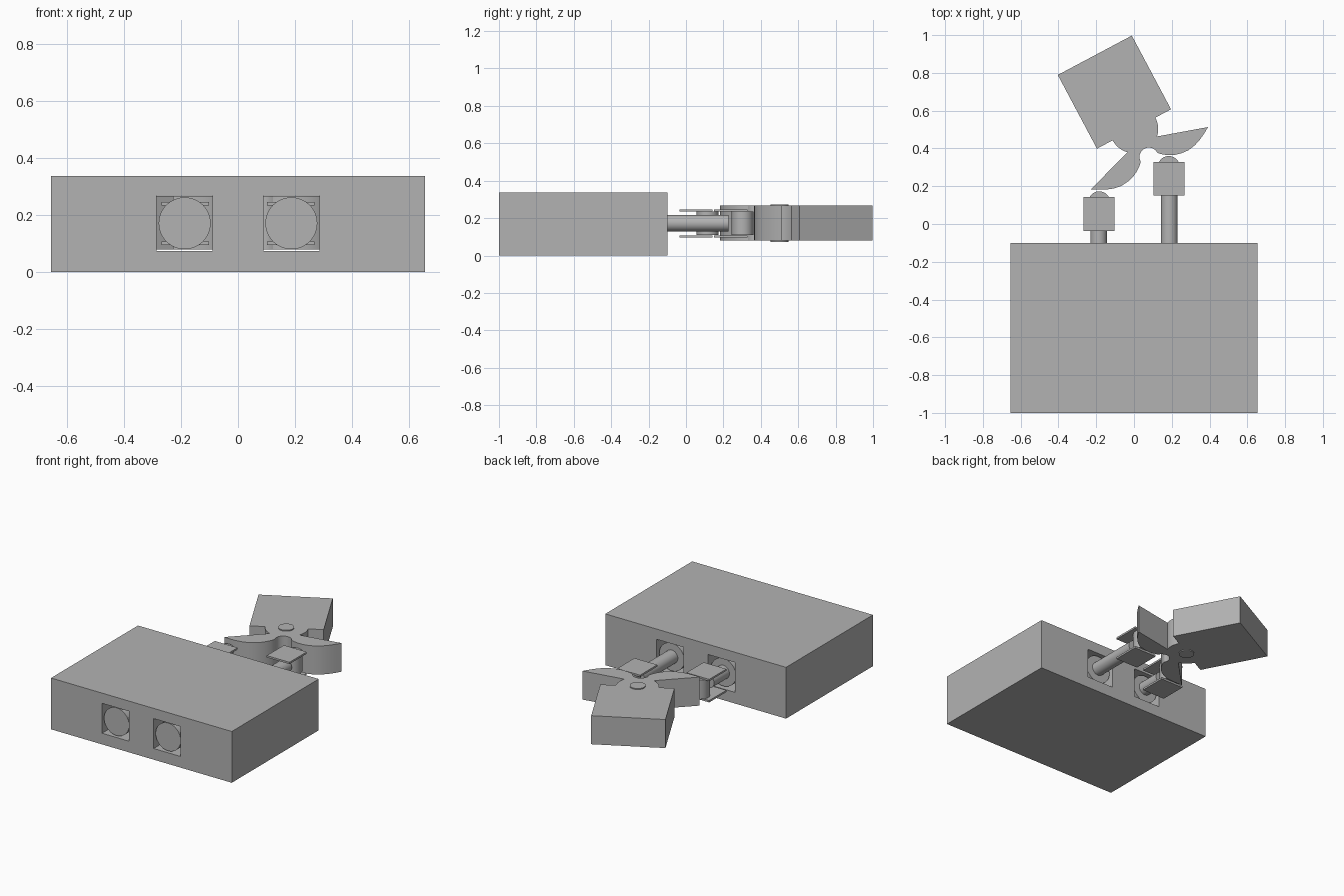
import bpy
from math import radians, cos, sin, pi

old = bpy.data.objects.get("Cube")
if old:
    bpy.data.objects.remove(old, do_unlink=True)

grey = bpy.data.materials.new("plain grey")
grey.use_nodes = True
grey.diffuse_color = (0.45, 0.45, 0.45, 1)
grey.node_tree.nodes["Principled BSDF"].inputs["Base Color"].default_value = (0.45, 0.45, 0.45, 1)

MID = 0.173      # height of every axis
BORE = 0.187     # sideways offset of each bore


def finish(obj, name):
    obj.name = name
    obj.data.materials.clear()
    obj.data.materials.append(grey)
    bpy.ops.object.shade_smooth_by_angle(angle=radians(30))


def box(name, centre, size):
    bpy.ops.mesh.primitive_cube_add(size=1, location=centre)
    obj = bpy.context.object
    obj.scale = size
    bpy.ops.object.transform_apply(location=False, rotation=False, scale=True)
    finish(obj, name)


def cylinder(name, centre, radius, length, along_y=False):
    bpy.ops.mesh.primitive_cylinder_add(vertices=48, radius=radius, depth=length, location=centre,
                                        rotation=(pi / 2 if along_y else 0, 0, 0))
    finish(bpy.context.object, name)


def extrusion(name, outlines, thickness, location, rotation):
    """Filled outline (further outlines become holes) with a thickness."""
    curve = bpy.data.curves.new(name, "CURVE")
    curve.dimensions = "2D"
    curve.fill_mode = "BOTH"
    curve.extrude = thickness / 2
    for outline in outlines:
        spline = curve.splines.new("POLY")
        spline.points.add(len(outline) - 1)
        for point, (x, y) in zip(spline.points, outline):
            point.co = (x, y, 0, 1)
        spline.use_cyclic_u = True
    obj = bpy.data.objects.new(name, curve)
    obj.location, obj.rotation_euler = location, rotation
    bpy.context.collection.objects.link(obj)
    bpy.ops.object.select_all(action="DESELECT")
    obj.select_set(True)
    bpy.context.view_layer.objects.active = obj
    bpy.ops.object.convert(target="MESH")
    finish(bpy.context.object, name)


def rect(cx, cy, hx, hy):
    return [(cx - hx, cy - hy), (cx + hx, cy - hy), (cx + hx, cy + hy), (cx - hx, cy + hy)]


def arc(cx, cy, r, start, end, steps):
    angles = [radians(start + (end - start) * i / steps) for i in range(steps + 1)]
    return [(cx + r * cos(a), cy + r * sin(a)) for a in angles]


# Housing block with two square bores running front to back
extrusion("housing_block",
          [rect(0, 0.168, 0.655, 0.168)] + [rect(s * BORE, 0.171, 0.098, 0.098) for s in (-1, 1)],
          0.9, (0, -0.55, 0), (pi / 2, 0, 0))

# Pistons, push rods, fork plates and rollers; one side is pushed further out
for side, s, reach in (("left", 1, 0.302), ("right", -1, 0.115)):
    x = s * BORE
    cylinder(side + "_piston", (x, -0.555, MID - 0.002), 0.091, 0.87, True)
    rod_end = reach - 0.075
    cylinder(side + "_push_rod", (x, (rod_end - 0.2) / 2, MID), 0.044, rod_end + 0.2, True)
    for level, z in (("upper", 0.24), ("lower", 0.101)):
        box(f"{side}_{level}_fork_plate", (s * 0.185, reach - 0.062, z), (0.165, 0.178, 0.012))
    cylinder(side + "_roller", (s * 0.184, reach, MID), 0.058, 0.126)

# Rocker: square body, round hub and two curved horns, mirrored about its axis
half = [(0.222, 0.442), (0.222, 0)]
half += arc(0, 0, 0.128, 0, -46, 8)
half += [(0.351, -0.175), (0.318, -0.195), (0.283, -0.213), (0.245, -0.227), (0.2, -0.235),
         (0.16, -0.231), (0.125, -0.222), (0.095, -0.207), (0.07, -0.19), (0.055, -0.175)]
half += arc(0, -0.168, 0.05, 0, 85, 8)
outline = half + [(-x, y) for x, y in reversed(half)]
extrusion("rocker", [outline], 0.187, (0, 0.503, MID), (0, 0, radians(28)))
cylinder("rocker_pivot_pin", (0, 0.5, MID), 0.047, 0.2)
